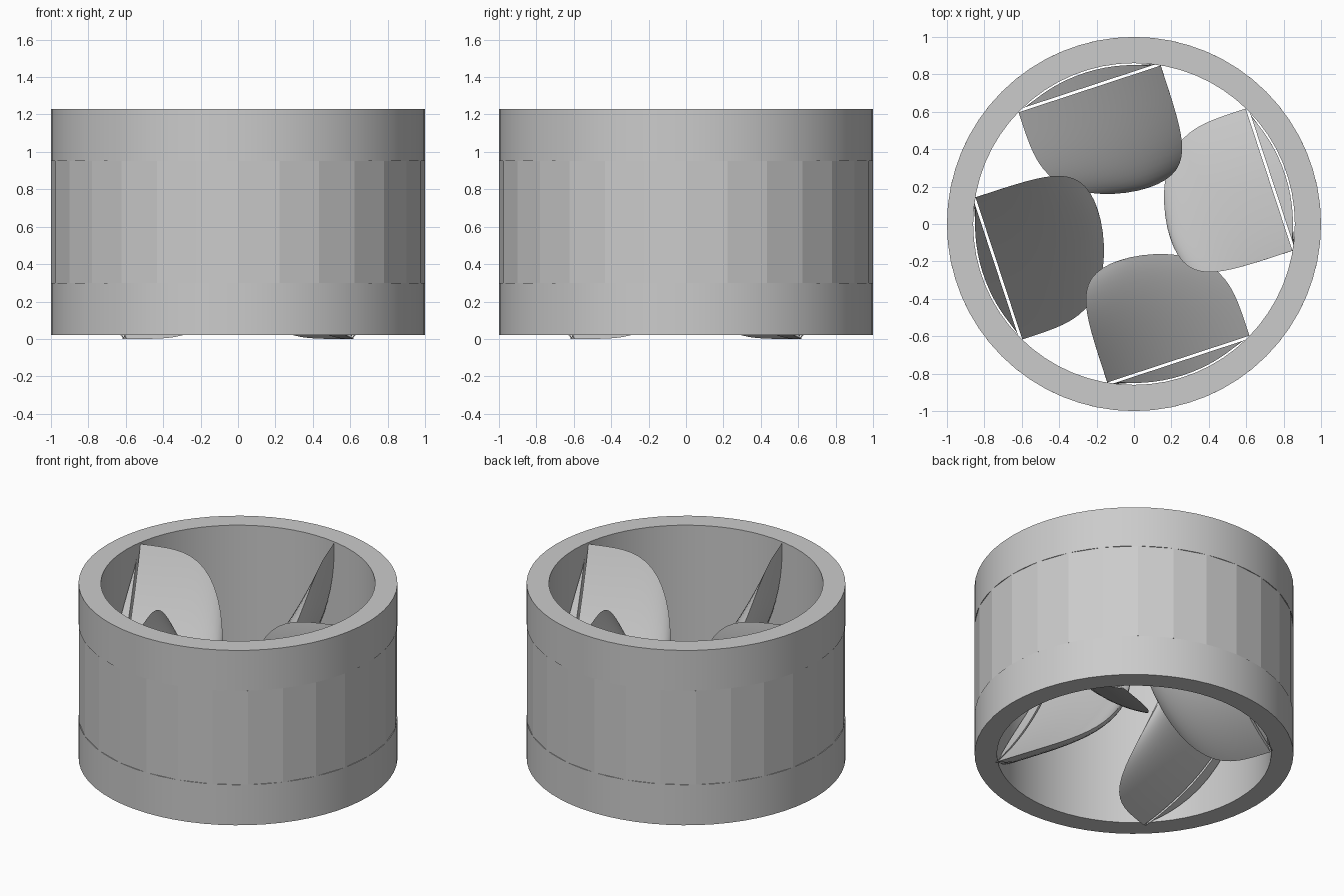
import bpy, bmesh, math

if "Cube" in bpy.data.objects:
    bpy.data.objects.remove(bpy.data.objects["Cube"])

grey = bpy.data.materials.new("plain_grey")
grey.use_nodes = True
colour = (0.6, 0.6, 0.6, 1)
grey.diffuse_color = colour
grey.node_tree.nodes["Principled BSDF"].inputs["Base Color"].default_value = colour


def finish(name, bm, smooth_angle=None):
    bmesh.ops.remove_doubles(bm, verts=bm.verts, dist=0.0005)
    bmesh.ops.recalc_face_normals(bm, faces=bm.faces)
    mesh = bpy.data.meshes.new(name)
    bm.to_mesh(mesh)
    bm.free()
    obj = bpy.data.objects.new(name, mesh)
    bpy.context.collection.objects.link(obj)
    mesh.materials.append(grey)
    if smooth_angle:
        bpy.ops.object.select_all(action='DESELECT')
        obj.select_set(True)
        bpy.context.view_layer.objects.active = obj
        bpy.ops.object.shade_smooth_by_angle(angle=math.radians(smooth_angle))
    return obj


def lathe(name, profile, sides, smooth_angle=None):
    """Closed profile of (radius, height) turned around the z axis."""
    bm = bmesh.new()
    rings = []
    for i in range(sides):
        a = math.tau * i / sides
        rings.append([bm.verts.new((r * math.cos(a), r * math.sin(a), z))
                      for r, z in profile])
    n = len(profile)
    for i in range(sides):
        p, q = rings[i], rings[(i + 1) % sides]
        for j in range(n):
            k = (j + 1) % n
            bm.faces.new((p[j], q[j], q[k], p[k]))
    return finish(name, bm, smooth_angle)


# Duct with a shallow outer groove, and the faceted band lying in it
INNER, BOTTOM, TOP, BAND_LOW, BAND_HIGH = 0.86, 0.02, 1.23, 0.3, 0.95
lathe("duct_ring", [(INNER, BOTTOM), (1, BOTTOM), (1, BAND_LOW), (0.97, BAND_LOW),
                    (0.97, BAND_HIGH), (1, BAND_HIGH), (1, TOP), (INNER, TOP)], 64, 30)
lathe("faceted_band", [(0.96, BAND_LOW), (1, BAND_LOW),
                       (1, BAND_HIGH), (0.96, BAND_HIGH)], 28)

# Blade layout: the outer edge is a sloping chord, the blade reaches inward from it
SPAN, HALF_CHORD, HALF_RISE, CHORD_RADIUS = 0.6, 0.4, 0.61, 0.76
CAMBER, THICK, GAP = 0.16, 0.09, 0.015
LENGTH = math.hypot(HALF_CHORD, HALF_RISE)
START = math.radians(18.2)


def section(s, side, width, taper):
    """Tangential offset and height on one side of the cambered section."""
    chord = s * width
    off = -CAMBER * (1 - chord ** 2) + side * THICK * (1 - s * s) * taper
    return (HALF_CHORD * chord - off * HALF_RISE / LENGTH,
            HALF_RISE * (1 + chord) + off * HALF_CHORD / LENGTH)


def blade_point(angle, inward, t, z):
    r = CHORD_RADIUS - inward
    c, s = math.cos(angle), math.sin(angle)
    return (r * c + t * s, r * s - t * c, z)


def main_point(angle, v, s, side):
    inward = SPAN * math.sin(v * math.pi / 2)
    taper = math.sqrt(max(0, 1 - (inward / SPAN) ** 4))
    t, z = section(s, side, taper, taper)
    return blade_point(angle, inward, t, z)


def root_point(angle, v, s, side):
    t, z = section(s, side, 1, 1)
    wall = CHORD_RADIUS - math.sqrt(0.85 ** 2 - t * t)
    return blade_point(angle, -GAP + v * min(0, wall + GAP), t, z)


def shell(name, point, angle, rows, cols=24):
    """Two skins meeting at sharp edges, closed at both span ends."""
    bm = bmesh.new()
    skins = []
    for side in (1, -1):
        grid = [[bm.verts.new(point(angle, i / rows, -math.cos(math.pi * j / cols), side))
                 for j in range(cols + 1)] for i in range(rows + 1)]
        skins.append(grid)
        for i in range(rows):
            for j in range(cols):
                bm.faces.new((grid[i][j], grid[i][j + 1],
                              grid[i + 1][j + 1], grid[i + 1][j]))
    for end in (0, rows):
        a, b = skins[0][end], skins[1][end]
        for j in range(cols):
            bm.faces.new((a[j], a[j + 1], b[j + 1], b[j]))
    bmesh.ops.dissolve_degenerate(bm, dist=0.0002, edges=bm.edges)
    return finish(name, bm, 35)


# Four blades, each with a root piece filling the space out to the duct wall
for k in range(4):
    turn = START + k * math.pi / 2
    shell(f"blade_{k + 1}", main_point, turn, 16)
    shell(f"blade_root_{k + 1}", root_point, turn, 3)
